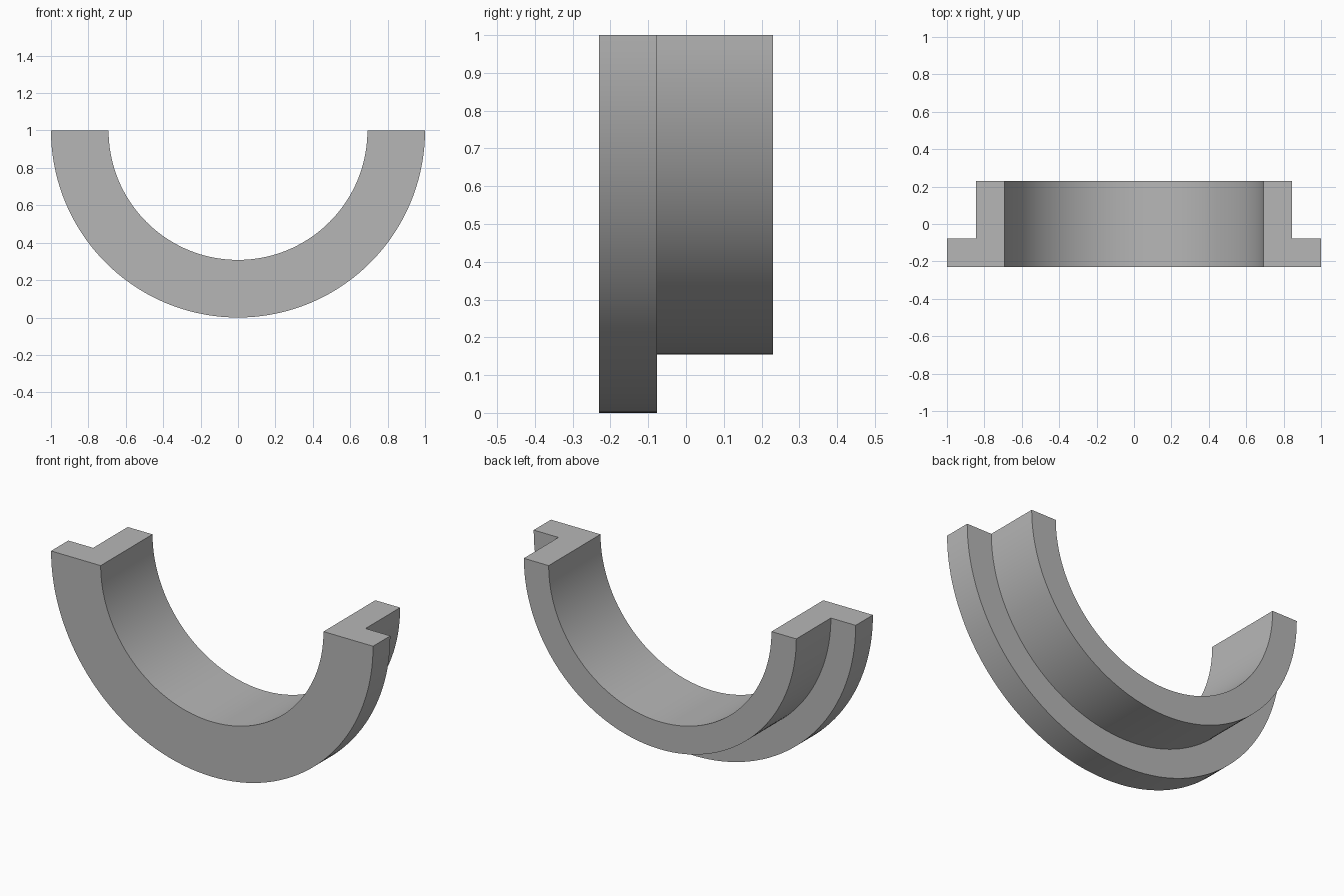
import bpy, bmesh, math
from mathutils import Vector

# Remove the default object
cube = bpy.data.objects.get("Cube")
if cube:
    bpy.data.objects.remove(cube, do_unlink=True)

# Plain grey material
grey = bpy.data.materials.new("plain grey")
grey.use_nodes = True
colour = (0.47, 0.47, 0.47, 1)
grey.diffuse_color = colour
grey.node_tree.nodes["Principled BSDF"].inputs["Base Color"].default_value = colour

# Radii and depths of the stepped cross-section
inner, step, outer = 0.692, 0.846, 1.0
front, shoulder, back = -0.23, -0.077, 0.23
profile = [(inner, front), (outer, front), (outer, shoulder),
           (step, shoulder), (step, back), (inner, back)]

# Sweep the L-shaped section through the lower half turn
bm = bmesh.new()
verts = [bm.verts.new((r, y, 1)) for r, y in profile]
edges = [bm.edges.new((v, verts[(i + 1) % len(verts)])) for i, v in enumerate(verts)]
bmesh.ops.spin(bm, geom=verts + edges, cent=Vector((0, 0, 1)), axis=Vector((0, 1, 0)),
               angle=math.pi, steps=72, use_duplicate=False)

# Close the two flat ends
bmesh.ops.holes_fill(bm, edges=[e for e in bm.edges if e.is_boundary], sides=0)
bmesh.ops.recalc_face_normals(bm, faces=bm.faces[:])

mesh = bpy.data.meshes.new("flanged_half_ring")
bm.to_mesh(mesh)
bm.free()
mesh.materials.append(grey)
ring = bpy.data.objects.new("flanged_half_ring", mesh)
bpy.context.collection.objects.link(ring)

# Smooth curved walls, sharp rims
bpy.ops.object.select_all(action='DESELECT')
ring.select_set(True)
bpy.context.view_layer.objects.active = ring
bpy.ops.object.shade_smooth_by_angle(angle=math.radians(30))
